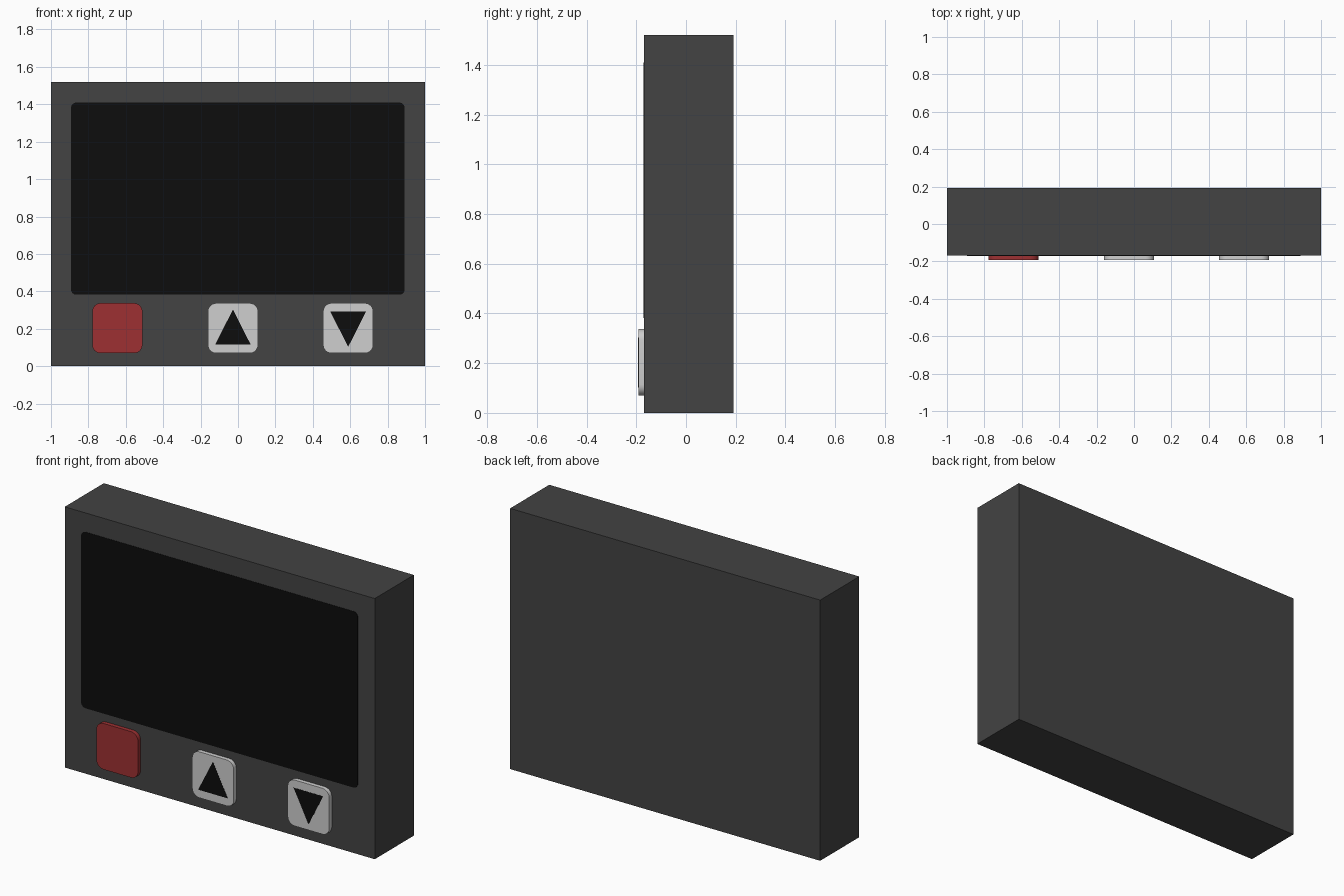
import bpy, bmesh, math

if "Cube" in bpy.data.objects:
    bpy.data.objects.remove(bpy.data.objects["Cube"])

FRONT = -0.168   # y of the housing's front face
BACK = 0.192


def material(name, rgb):
    m = bpy.data.materials.new(name)
    m.diffuse_color = (*rgb, 1)
    m.use_nodes = True
    m.node_tree.nodes["Principled BSDF"].inputs["Base Color"].default_value = m.diffuse_color
    return m


grey = material("dark grey", (0.056, 0.056, 0.056))
black = material("black", (0.004, 0.004, 0.004))
red = material("red", (0.34, 0.03, 0.032))
white = material("light grey", (0.62, 0.62, 0.62))


def prism(name, outline, y_front, y_back, mat):
    """Extrude an anticlockwise (x, z) outline along y."""
    bm = bmesh.new()
    face = bm.faces.new([bm.verts.new((x, y_front, z)) for x, z in outline])
    new = bmesh.ops.extrude_face_region(bm, geom=[face], use_keep_orig=True)["geom"]
    moved = [v for v in new if isinstance(v, bmesh.types.BMVert)]
    bmesh.ops.translate(bm, verts=moved, vec=(0, y_back - y_front, 0))
    bmesh.ops.recalc_face_normals(bm, faces=bm.faces)
    me = bpy.data.meshes.new(name)
    bm.to_mesh(me)
    bm.free()
    me.materials.append(mat)
    ob = bpy.data.objects.new(name, me)
    bpy.context.collection.objects.link(ob)
    return ob


def rounded(x0, x1, z0, z1, r, steps=6):
    pts = []
    corners = [(x1 - r, z1 - r), (x0 + r, z1 - r), (x0 + r, z0 + r), (x1 - r, z0 + r)]
    for q, (cx, cz) in enumerate(corners):
        for i in range(steps + 1):
            a = math.pi / 2 * (q + i / steps)
            pts.append((cx + r * math.cos(a), cz + r * math.sin(a)))
    return pts


# Housing and screen
prism("housing", [(-1, 0), (1, 0), (1, 1.52), (-1, 1.52)], FRONT, BACK, grey)
prism("screen", rounded(-0.893, 0.891, 0.382, 1.409, 0.028), FRONT - 0.002, FRONT + 0.004, black)

# Push buttons
BUTTON_FRONT = -0.192
ZC, HALF = 0.203, 0.134
buttons = [("red_button", -0.645, red, 0), ("up_button", -0.027, white, 1),
           ("down_button", 0.589, white, -1)]
for name, xc, mat, way in buttons:
    ob = prism(name, rounded(xc - HALF, xc + HALF, ZC - HALF, ZC + HALF, 0.045),
               BUTTON_FRONT, FRONT + 0.004, mat)
    bpy.context.view_layer.objects.active = ob
    ob.select_set(True)
    bpy.ops.object.shade_smooth_by_angle(angle=math.radians(30))
    ob.select_set(False)
    # Arrow marks
    if way:
        tri = [(xc - 0.095 * way, ZC - 0.088 * way), (xc + 0.095 * way, ZC - 0.088 * way),
               (xc, ZC + 0.1 * way)]
        prism(name.replace("button", "arrow"), tri, BUTTON_FRONT - 0.001, BUTTON_FRONT + 0.003, black)
